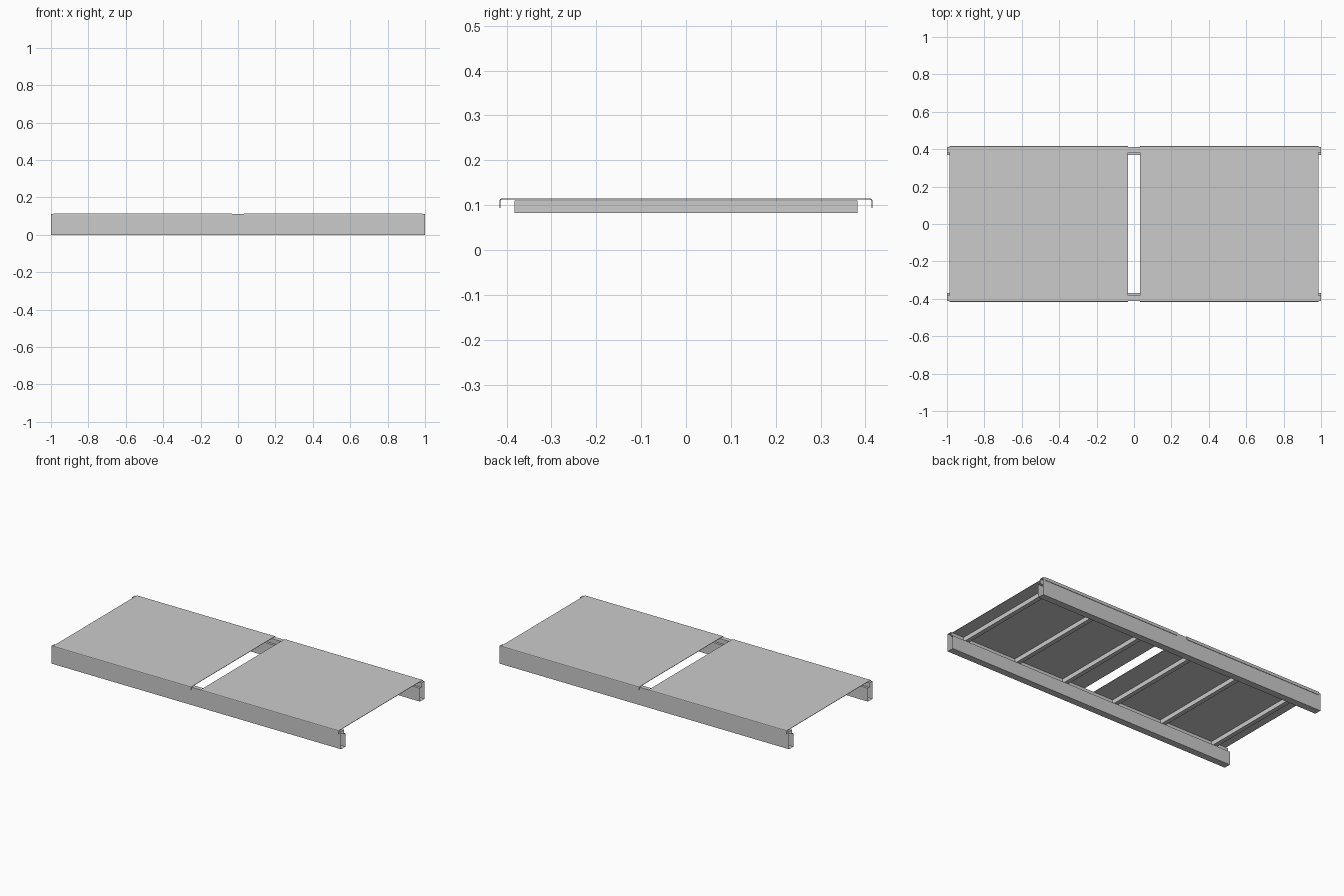
import bpy, bmesh

if "Cube" in bpy.data.objects:
    bpy.data.objects.remove(bpy.data.objects["Cube"])


def extrude_profile(name, pts, x0, x1, closed, caps):
    """Sweep a (y, z) profile along x."""
    bm = bmesh.new()
    a = [bm.verts.new((x0, y, z)) for y, z in pts]
    b = [bm.verts.new((x1, y, z)) for y, z in pts]
    n = len(pts)
    for i in range(n if closed else n - 1):
        j = (i + 1) % n
        bm.faces.new((a[i], a[j], b[j], b[i]))
    if caps:
        bm.faces.new(a[::-1])
        bm.faces.new(b)
    bmesh.ops.recalc_face_normals(bm, faces=bm.faces)
    me = bpy.data.meshes.new(name)
    bm.to_mesh(me)
    bm.free()
    ob = bpy.data.objects.new(name, me)
    bpy.context.collection.objects.link(ob)
    return ob


# Side rails: open-ended stepped tubes, with an inner ledge for the crossbars
rail = [(0.411, 0), (0.411, 0.111), (0.383, 0.111), (0.383, 0.083),
        (0.368, 0.083), (0.368, 0)]
for side, s in (("front", -1), ("back", 1)):
    extrude_profile(side + "_rail", [(s * y, z) for y, z in rail],
                    -1, 1, True, False)

# Deck plates: thin sheet folded down over the rails with rounded bends
outer = [(0.416, 0.094), (0.416, 0.110), (0.4145, 0.1135), (0.411, 0.115)]
inner = [(0.4085, 0.1125), (0.412, 0.111), (0.4132, 0.109), (0.4132, 0.094)]
outline = (outer + [(-y, z) for y, z in outer[::-1]]
           + [(-y, z) for y, z in inner[::-1]] + inner)
for side, x0, x1 in (("left", -0.987, -0.033), ("right", 0.033, 0.987)):
    extrude_profile(side + "_deck_plate", outline, x0, x1, True, True)

# Crossbars resting on the rail ledges
bar = [(-0.382, 0.083), (0.382, 0.083), (0.382, 0.110), (-0.382, 0.110)]
for i, x in enumerate((-0.895, -0.525, -0.18, 0.18, 0.525, 0.895)):
    extrude_profile(f"crossbar_{i + 1}", bar, x - 0.014, x + 0.014, True, True)
